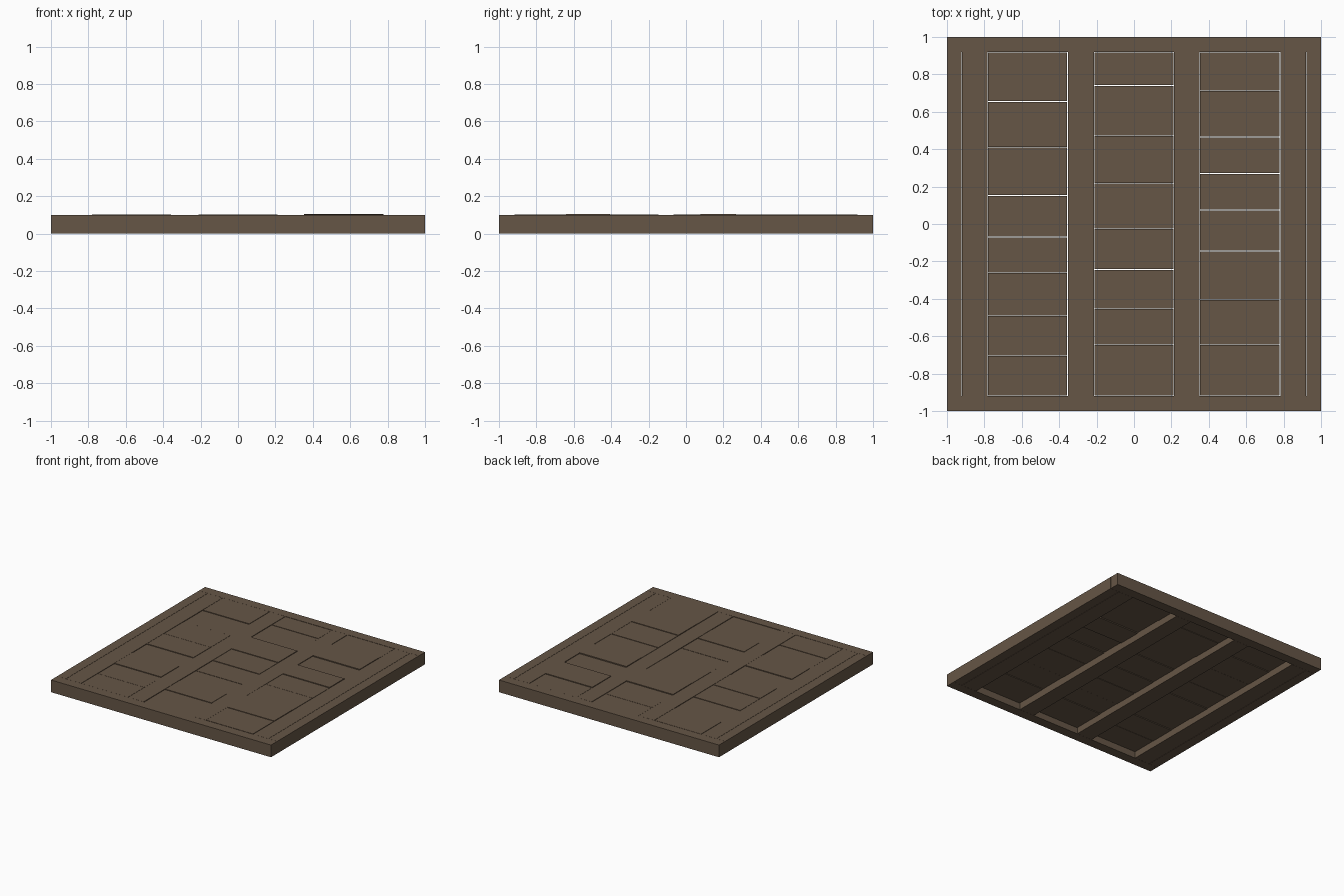
import bpy, bmesh, random
from mathutils import Vector

if "Cube" in bpy.data.objects:
    bpy.data.objects.remove(bpy.data.objects["Cube"])

random.seed(7)
GAP = 0.002          # half of the thin joint between neighbouring boards
TOP = 0.1            # nominal deck height

wood = bpy.data.materials.new("dark brown wood")
wood.diffuse_color = (0.133, 0.093, 0.061, 1)
wood.use_nodes = True
wood.node_tree.nodes["Principled BSDF"].inputs["Base Color"].default_value = wood.diffuse_color


def board(name, x, y, z):
    """Box given by its min/max on every axis."""
    bm = bmesh.new()
    bmesh.ops.create_cube(bm, size=1)
    size = Vector((x[1] - x[0], y[1] - y[0], z[1] - z[0]))
    mid = Vector((x[1] + x[0], y[1] + y[0], z[1] + z[0])) / 2
    for v in bm.verts:
        v.co = Vector(a * b for a, b in zip(v.co, size)) + mid
    me = bpy.data.meshes.new(name)
    bm.to_mesh(me)
    bm.free()
    me.materials.append(wood)
    ob = bpy.data.objects.new(name, me)
    bpy.context.collection.objects.link(ob)
    return ob


# Outer frame: front and back boards run the full width
board("front_frame_board", (-1, 1), (-1, -0.92), (0, TOP))
board("back_frame_board", (-1, 1), (0.92, 1), (0, TOP))
inner = (-0.92 + GAP / 2, 0.92 - GAP / 2)
board("left_frame_board", (-1, -0.92 - GAP / 2), inner, (0, TOP))
board("right_frame_board", (0.92 + GAP / 2, 1), inner, (0, TOP))

# Deep beams running front to back
beams = [(-0.92, -0.782), (-0.355, -0.213), (0.213, 0.352), (0.781, 0.92)]
for i, (a, b) in enumerate(beams):
    board(f"long_beam_{i + 1}", (a + GAP / 2, b - GAP / 2), inner, (0, TOP))

# Short planks in each bay, thinner than the beams so the underside is recessed
joints = [
    [-0.92, -0.705, -0.49, -0.26, -0.07, 0.153, 0.41, 0.655, 0.92],
    [-0.92, -0.645, -0.453, -0.243, -0.025, 0.218, 0.472, 0.741, 0.92],
    [-0.92, -0.645, -0.405, -0.145, 0.075, 0.27, 0.465, 0.712, 0.92],
]
for bay, ys in enumerate(joints):
    x0, x1 = beams[bay][1] + GAP, beams[bay + 1][0] - GAP
    for k, (y0, y1) in enumerate(zip(ys, ys[1:])):
        dz = random.uniform(-0.003, 0.004)      # slightly uneven laying
        board(f"plank_{bay + 1}_{k + 1}", (x0, x1), (y0 + GAP, y1 - GAP),
              (0.053 + dz, TOP + dz))
